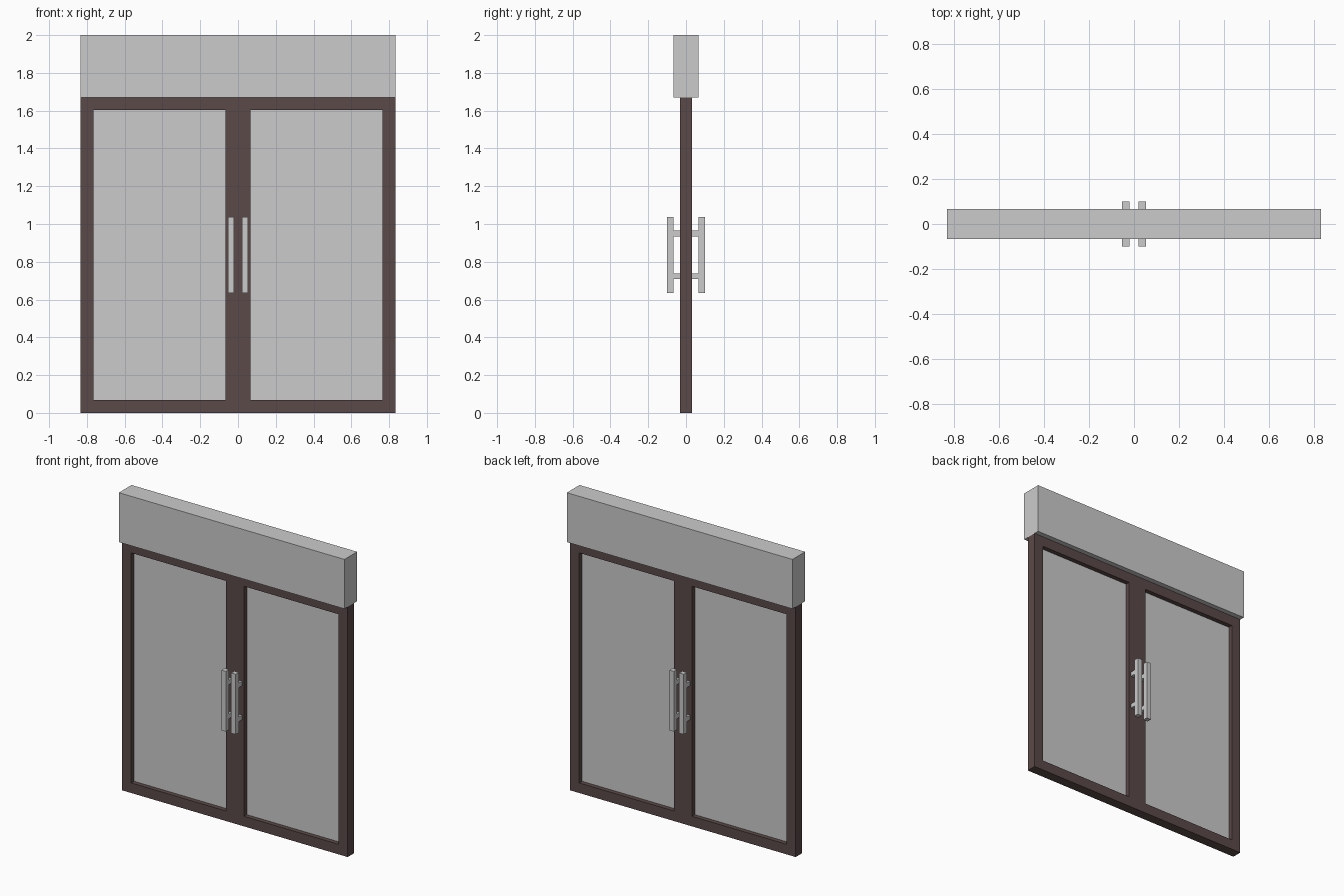
import bpy
import bmesh

if "Cube" in bpy.data.objects:
    bpy.data.objects.remove(bpy.data.objects["Cube"])


def material(name, rgb):
    m = bpy.data.materials.new(name)
    m.diffuse_color = (*rgb, 1.0)
    m.use_nodes = True
    m.node_tree.nodes["Principled BSDF"].inputs["Base Color"].default_value = m.diffuse_color
    return m


GREY = material("light_grey", (0.60, 0.60, 0.60))
BROWN = material("dark_brown", (0.103, 0.068, 0.064))


def add_box(bm, x, y, z):
    """Add a box spanning the given (min, max) ranges."""
    geo = bmesh.ops.create_cube(bm, size=1.0)
    for v in geo["verts"]:
        v.co = [r[0] if c < 0 else r[1] for c, r in zip(v.co, (x, y, z))]


def finish(name, bm, mat):
    mesh = bpy.data.meshes.new(name)
    bm.to_mesh(mesh)
    bm.free()
    mesh.materials.append(mat)
    obj = bpy.data.objects.new(name, mesh)
    bpy.context.collection.objects.link(obj)
    return obj


def box(name, x, y, z, mat):
    bm = bmesh.new()
    add_box(bm, x, y, z)
    return finish(name, bm, mat)


W = 0.833      # half width
D = 0.033      # half depth of the frame
T = 0.067      # frame bar width
H = 1.67       # frame height

# Door frame: grid of cells with the two openings left out, extruded in depth
xs = (-W, -W + T, -T, T, W - T, W)
zs = (0, T, H - T, H)
bm = bmesh.new()
grid = [[bm.verts.new((x, -D, z)) for z in zs] for x in xs]
for i in range(len(xs) - 1):
    for k in range(len(zs) - 1):
        if k == 1 and i in (1, 3):
            continue
        bm.faces.new((grid[i][k], grid[i + 1][k],
                      grid[i + 1][k + 1], grid[i][k + 1]))
back = bmesh.ops.extrude_face_region(bm, geom=bm.faces[:], use_keep_orig=True)
for v in back["geom"]:
    if isinstance(v, bmesh.types.BMVert):
        v.co.y = D
bmesh.ops.recalc_face_normals(bm, faces=bm.faces[:])
finish("door_frame", bm, BROWN)

# Header box above the doors
box("header_box", (-W, W), (-0.067, 0.067), (H, 2.0), GREY)

for side, s in (("left", -1), ("right", 1)):
    # Pane in the middle of each opening
    x = sorted((s * T, s * (W - T)))
    box(side + "_pane", x, (-0.003, 0.003), (T, H - T), GREY)

    # Pull handles on both faces: an upright bar on two posts
    hx = sorted((s * 0.02, s * 0.053))
    for face, f in (("front", -1), ("back", 1)):
        bm = bmesh.new()
        add_box(bm, hx, sorted((f * 0.067, f * 0.10)), (0.635, 1.037))
        for z in (0.708, 0.935):
            add_box(bm, hx, sorted((f * D, f * 0.067)), (z, z + 0.03))
        finish(f"{side}_{face}_handle", bm, GREY)
